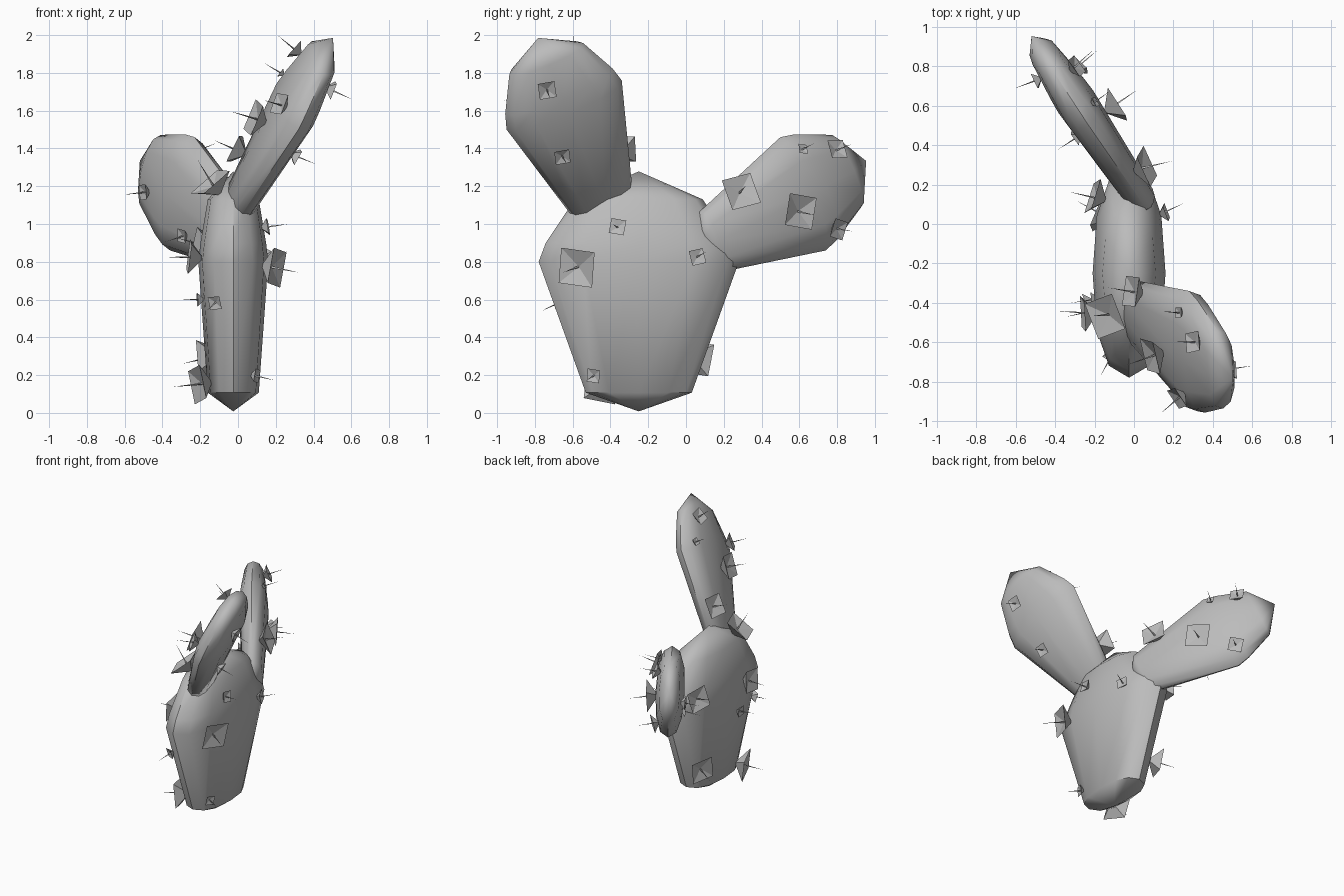
import bpy, bmesh, math, random
from mathutils import Vector
from mathutils.bvhtree import BVHTree

random.seed(4)
cube = bpy.data.objects.get("Cube")
if cube:
    bpy.data.objects.remove(cube, do_unlink=True)

grey = bpy.data.materials.new("plain grey")
grey.use_nodes = True
grey.diffuse_color = (0.5, 0.5, 0.5, 1)
grey.node_tree.nodes["Principled BSDF"].inputs["Base Color"].default_value = (0.5, 0.5, 0.5, 1)
grey.node_tree.nodes["Principled BSDF"].inputs["Roughness"].default_value = 0.8

# Shared pad profile: position along axis, width factor, thickness factor
PROFILE = [(-2.1, 0.53, 0.73), (0, 1, 1), (0.3, 0.93, 0.94), (1, 0.64, 0.73)]
TIPS = (-2.4, 1.45)
SIDES = 12


def finish(name, bm):
    bmesh.ops.recalc_face_normals(bm, faces=bm.faces[:])
    mesh = bpy.data.meshes.new(name)
    bm.to_mesh(mesh)
    mesh.materials.append(grey)
    obj = bpy.data.objects.new(name, mesh)
    bpy.context.collection.objects.link(obj)
    return obj


def rounded(v):
    """Squares off a circle coordinate a little."""
    return math.copysign(abs(v) ** 0.85, v)


def make_pad(name, centre, axis, width, thickness):
    """Lofts a flattened pad; returns its surface for placing spines."""
    c, a, w = Vector(centre), Vector(axis), Vector(width)
    n = a.cross(w).normalized() * thickness
    bm = bmesh.new()
    rings = []
    for t, ws, ts in PROFILE:
        ring = []
        for i in range(SIDES):
            ang = math.tau * i / SIDES
            ring.append(bm.verts.new(c + a * t + w * ws * rounded(math.cos(ang))
                                     + n * ts * rounded(math.sin(ang))))
        rings.append(ring)
    bottom, top = [bm.verts.new(c + a * t) for t in TIPS]
    for i in range(SIDES):
        j = (i + 1) % SIDES
        bm.faces.new((bottom, rings[0][j], rings[0][i]))
        bm.faces.new((top, rings[-1][i], rings[-1][j]))
        for lo, hi in zip(rings, rings[1:]):
            bm.faces.new((lo[i], lo[j], hi[j], hi[i]))
    obj = finish(name, bm)
    tree = BVHTree.FromBMesh(bm)
    bm.free()
    bpy.ops.object.select_all(action='DESELECT')
    obj.select_set(True)
    bpy.context.view_layer.objects.active = obj
    bpy.ops.object.shade_smooth_by_angle(angle=math.radians(50))
    return tree


def add_areole(bm, tree, start, direction, size):
    """Square dish standing on its point, with one thin spine."""
    hit, normal, _, _ = tree.ray_cast(Vector(start), Vector(direction))
    if hit is None:
        return
    if normal.dot(Vector(direction)) > 0:
        normal = -normal
    up = Vector((0, 0, 1)) if abs(normal.z) < 0.9 else Vector((0, 1, 0))
    u = up.cross(normal).normalized()
    v = normal.cross(u)
    roll = random.uniform(-0.25, 0.25)
    depth = 0.42 * size
    foot = bm.verts.new(hit - normal * 0.01)
    dish = bm.verts.new(hit + normal * depth * 0.6)
    rim = []
    for k in range(4):
        ang = roll + math.pi / 4 + k * math.pi / 2
        offset = (u * math.cos(ang) + v * math.sin(ang)) * size * 0.707
        rim.append(bm.verts.new(hit + normal * depth + offset))
    for k in range(4):
        bm.faces.new((foot, rim[k], rim[k - 1]))
        bm.faces.new((dish, rim[k - 1], rim[k]))
    # Spine
    lean = u * random.uniform(-0.15, 0.15) + v * random.uniform(-0.15, 0.15)
    tip = bm.verts.new(hit + (normal + lean) * (0.09 + 0.65 * size))
    r = 0.004 + 0.02 * size
    base = [bm.verts.new(hit + normal * depth * 0.4 + r * (u * math.cos(b) + v * math.sin(b)))
            for b in (0, math.tau / 3, 2 * math.tau / 3)]
    for k in range(3):
        bm.faces.new((base[k - 1], base[k], tip))


def spines(name, tree, spots, extra=()):
    """Spots are side (+1 or -1), y, z, size, cast along x."""
    bm = bmesh.new()
    for side, y, z, size in spots:
        add_areole(bm, tree, (side * 2, y, z), (-side, 0, 0), size)
    for start, direction, size in extra:
        add_areole(bm, tree, start, direction, size)
    finish(name, bm)
    bm.free()


# Pads
main = make_pad("main_pad", (-0.025, -0.25, 0.8), (0, 0, 0.33), (0, 0.53, 0), 0.185)
tall = make_pad("front_upper_pad", (0.3, -0.645, 1.63), (0.14, -0.095, 0.245),
                (-0.02, 0.305, 0.13), 0.11)
rear = make_pad("rear_pad", (-0.295, 0.62, 1.16), (-0.155, 0.23, 0.12),
                (0.065, -0.12, 0.3), 0.105)

# Spines on each pad
spines("main_pad_spines", main, [
    (1, -0.55, 0.78, 0.19), (1, -0.36, 0.98, 0.08), (1, 0.05, 0.82, 0.08),
    (1, -0.48, 0.2, 0.07),
    (-1, -0.45, 0.82, 0.16), (-1, 0.12, 0.88, 0.16), (-1, 0.03, 0.3, 0.17),
    (-1, -0.38, 0.6, 0.07), (-1, -0.42, 0.16, 0.18),
], [((-0.11, -2, 0.59), (0, 1, 0), 0.07), ((-0.1, -0.45, 3), (0, 0, -1), 0.19)])
spines("front_upper_pad_spines", tall, [
    (1, -0.74, 1.72, 0.09), (1, -0.66, 1.37, 0.08),
    (-1, -0.6, 1.9, 0.1), (-1, -0.45, 1.79, 0.05), (-1, -0.86, 1.62, 0.11),
    (-1, -0.65, 1.54, 0.17), (-1, -0.35, 1.37, 0.15),
])
spines("rear_pad_spines", rear, [
    (1, 0.27, 1.15, 0.17), (1, 0.57, 1.07, 0.17), (1, 0.61, 1.39, 0.05),
    (1, 0.78, 1.38, 0.1), (1, 0.78, 0.98, 0.1),
    (-1, 0.74, 1.17, 0.08), (-1, 0.45, 0.94, 0.07),
])
